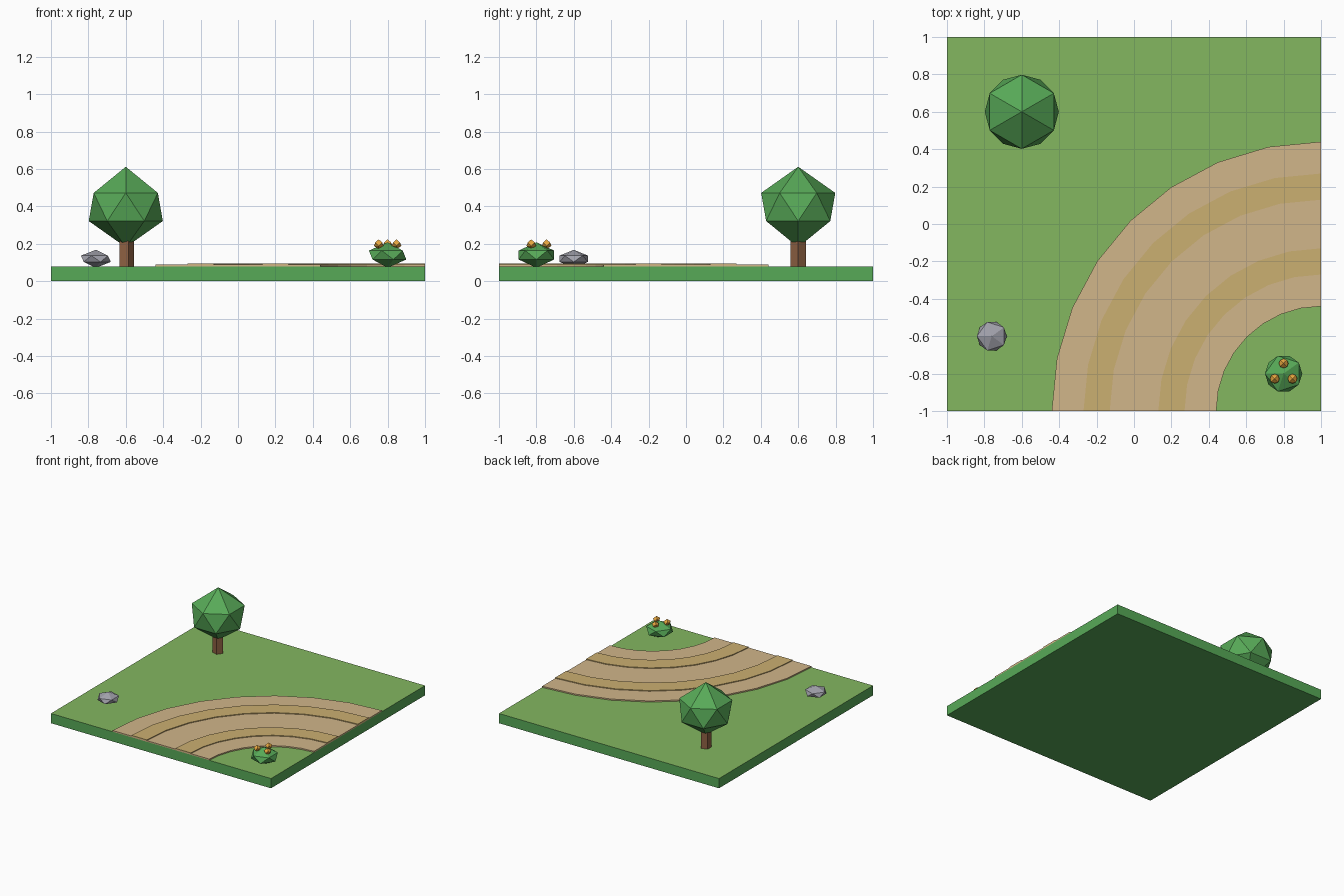
import bpy
import bmesh
from math import cos, sin, pi, tau

if "Cube" in bpy.data.objects:
    bpy.data.objects.remove(bpy.data.objects["Cube"])


def material(name, r, g, b):
    m = bpy.data.materials.new(name)
    m.diffuse_color = (*[(c / 255) ** 2.2 for c in (r, g, b)], 1)
    m.use_nodes = True
    m.node_tree.nodes["Principled BSDF"].inputs["Base Color"].default_value = m.diffuse_color
    return m


LAWN = material("lawn_green", 130, 182, 96)
GREEN = material("leaf_green", 88, 168, 88)
WOOD = material("bark_brown", 140, 96, 68)
STONE = material("stone_grey", 160, 160, 170)
DIRT = material("dirt_tan", 208, 180, 136)
RUT = material("rut_ochre", 202, 174, 112)
PETAL = material("petal_orange", 230, 165, 65)
GROUND = 0.08


def finish(name, bm, *mats):
    bmesh.ops.recalc_face_normals(bm, faces=bm.faces)
    mesh = bpy.data.meshes.new(name)
    bm.to_mesh(mesh)
    bm.free()
    for m in mats:
        mesh.materials.append(m)
    ob = bpy.data.objects.new(name, mesh)
    bpy.context.collection.objects.link(ob)
    return ob


def gem(name, mat, n, centre, radius, half):
    """Faceted ball: two staggered rings of n points between two tips."""
    bm = bmesh.new()
    cx, cy, cz = centre

    def ring(dz, offset):
        return [bm.verts.new((cx + radius * cos(tau * (i + offset) / n),
                              cy + radius * sin(tau * (i + offset) / n), cz + dz))
                for i in range(n)]

    low, high = ring(-0.35 * half, 0), ring(0.35 * half, 0.5)
    bottom = bm.verts.new((cx, cy, cz - half))
    top = bm.verts.new((cx, cy, cz + half))
    for i in range(n):
        j = (i + 1) % n
        bm.faces.new((low[i], low[j], high[i]))
        bm.faces.new((high[i], low[j], high[j]))
        bm.faces.new((bottom, low[j], low[i]))
        bm.faces.new((top, high[i], high[j]))
    return finish(name, bm, mat)


def quarter_band(name, mat, r0, r1, z0, z1, steps=8):
    """Curved slab around the front right corner of the tile."""
    bm = bmesh.new()
    rows = []
    for i in range(steps + 1):
        a = pi - i * pi / 2 / steps
        rows.append([bm.verts.new((1 + r * cos(a), -1 + r * sin(a), z))
                     for r, z in ((r0, z0), (r1, z0), (r1, z1), (r0, z1))])
    for a, b in zip(rows, rows[1:]):
        for k in range(4):
            m = (k + 1) % 4
            bm.faces.new((a[k], a[m], b[m], b[k]))
    bm.faces.new(rows[0])
    bm.faces.new(rows[-1])
    return finish(name, bm, mat)


# Ground tile with a lighter top
bm = bmesh.new()
bmesh.ops.create_cube(bm, size=1)
for v in bm.verts:
    v.co = (v.co.x * 2, v.co.y * 2, (v.co.z + 0.5) * GROUND)
bm.normal_update()
for f in bm.faces:
    f.material_index = 1 if f.normal.z > 0.5 else 0
finish("ground_tile", bm, GREEN, LAWN)

# Curved dirt road with two raised wheel tracks
quarter_band("dirt_road", DIRT, 0.56, 1.44, GROUND, 0.09)
quarter_band("inner_track", RUT, 0.73, 0.87, 0.085, 0.096)
quarter_band("outer_track", RUT, 1.13, 1.27, 0.085, 0.096)

# Tree: five-sided trunk, corner towards +x
bm = bmesh.new()
rings = [[bm.verts.new((-0.6 + 0.043 * cos(tau * i / 5), 0.6 + 0.043 * sin(tau * i / 5), z))
          for i in range(5)] for z in (0.075, 0.24)]
for i in range(5):
    j = (i + 1) % 5
    bm.faces.new((rings[0][i], rings[0][j], rings[1][j], rings[1][i]))
for r in rings:
    bm.faces.new(r)
finish("tree_trunk", bm, WOOD)
gem("tree_crown", GREEN, 6, (-0.6, 0.6, 0.397), 0.198, 0.215)

# Rock
gem("rock", STONE, 5, (-0.76, -0.6, 0.12), 0.08, 0.048)

# Bush with three flowers
gem("bush", GREEN, 5, (0.8, -0.8, 0.14), 0.1, 0.068)
for k in range(3):
    a = pi / 2 + k * tau / 3
    gem(f"flower_{k + 1}", PETAL, 4,
        (0.8 + 0.055 * cos(a), -0.8 + 0.055 * sin(a), 0.198), 0.026, 0.026)
